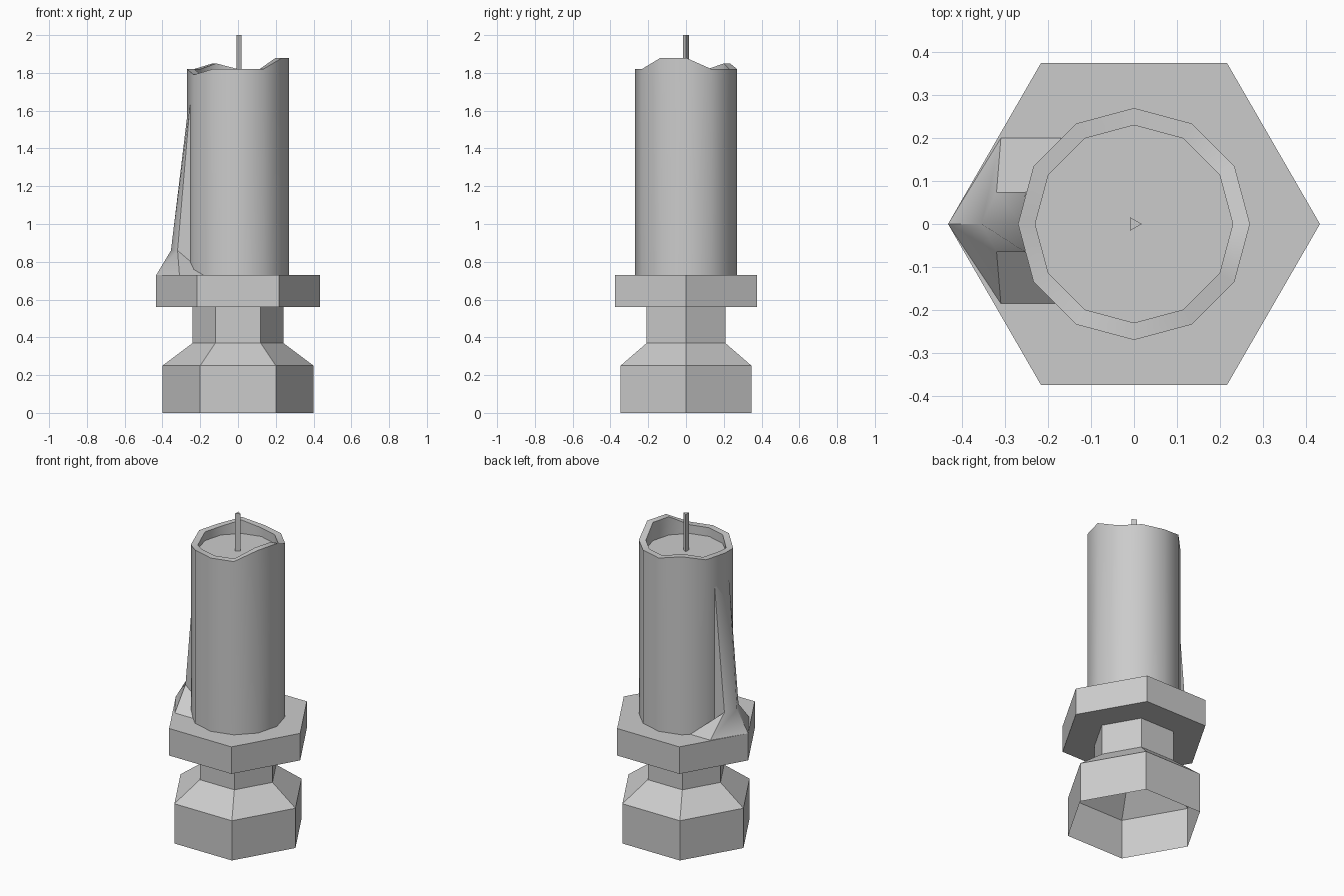
import bpy
from math import sin, cos, radians, pi

if "Cube" in bpy.data.objects:
    bpy.data.objects.remove(bpy.data.objects["Cube"])


def ring(n, r, z):
    """Ring of n points; z is one height or a list of heights per point."""
    hs = z if isinstance(z, list) else [z] * n
    return [(r * cos(2 * pi * i / n), r * sin(2 * pi * i / n), hs[i]) for i in range(n)]


def loft(name, rings, closed=True, cap=False, smooth=False):
    """Skin consecutive rings (counter-clockwise, upward) with quads."""
    n = len(rings[0])
    verts = [p for r in rings for p in r]
    faces = []
    for k in range(len(rings) - 1):
        for i in range(n if closed else n - 1):
            j = (i + 1) % n
            faces.append((k * n + i, k * n + j, (k + 1) * n + j, (k + 1) * n + i))
    if cap:
        faces.append(tuple(range((len(rings) - 1) * n, len(rings) * n)))
    mesh = bpy.data.meshes.new(name)
    mesh.from_pydata(verts, [], faces)
    mesh.update()
    obj = bpy.data.objects.new(name, mesh)
    bpy.context.collection.objects.link(obj)
    if smooth:
        bpy.ops.object.select_all(action='DESELECT')
        bpy.context.view_layer.objects.active = obj
        obj.select_set(True)
        bpy.ops.object.shade_smooth_by_angle(angle=radians(40))
    return obj


# Hexagonal holder: hollow foot, neck and drip plate
profile = [(0.40, 0), (0.40, 0.25), (0.24, 0.37), (0.24, 0.56), (0.433, 0.56), (0.433, 0.73)]
loft("candle_holder", [ring(6, r, z) for r, z in profile], cap=True)

# Twelve-sided candle with an uneven melted rim and sunken top
rim = [1.82] * 12
rim[0] = rim[11] = 1.88
rim[4] = 1.85
rim[7] = 1.79
loft("candle", [ring(12, 0.27, 0.73), ring(12, 0.27, rim), ring(12, 0.23, rim),
                ring(12, 0.23, 1.765)], cap=True, smooth=True)

# Three-sided wick
loft("wick", [ring(3, 0.018, 1.765), ring(3, 0.018, 2.0)], cap=True)

# Wax drip running down the left side and pooling on the plate
pool = [(-0.17, 0.20, 0.73), (-0.31, 0.20, 0.73), (-0.433, 0, 0.73),
        (-0.31, -0.185, 0.73), (-0.18, -0.185, 0.73)]
run = [(-0.25, 0.075, 0.80), (-0.32, 0.075, 0.86), (-0.355, 0, 0.86),
       (-0.32, -0.065, 0.86), (-0.25, -0.065, 0.80)]
tip = [(-0.249, 0.075, 1.63), (-0.252, 0.075, 1.63), (-0.262, 0, 1.63),
       (-0.254, -0.065, 1.63), (-0.251, -0.065, 1.63)]
loft("wax_drip", [pool, run, tip], closed=False, smooth=True)
